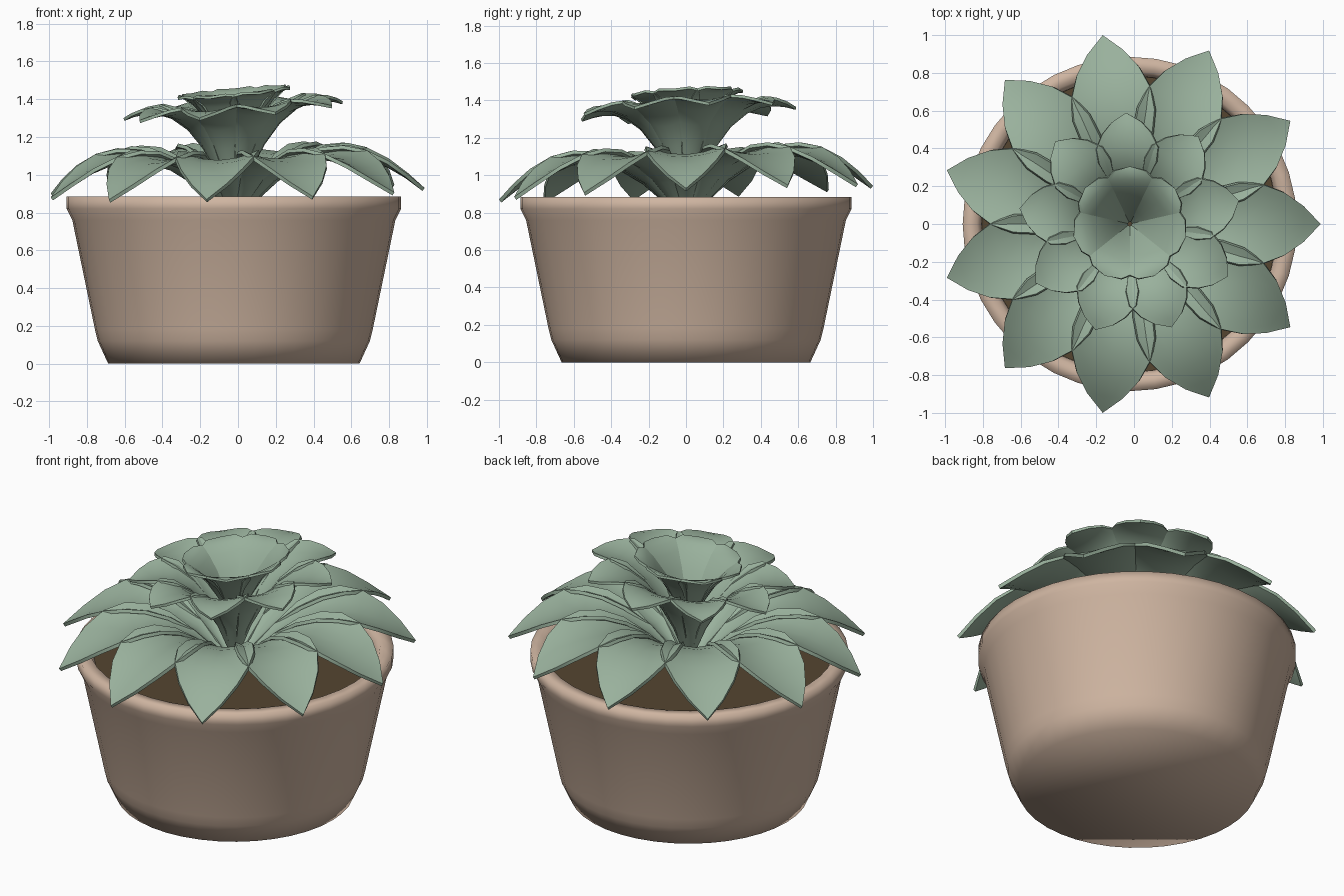
import bpy
import bmesh
import math

cube = bpy.data.objects.get("Cube")
if cube:
    bpy.data.objects.remove(cube, do_unlink=True)

CENTRE_X = -0.022


def material(name, rgb):
    mat = bpy.data.materials.new(name)
    mat.use_nodes = True
    mat.diffuse_color = (*rgb, 1)
    bsdf = next(n for n in mat.node_tree.nodes if n.type == 'BSDF_PRINCIPLED')
    bsdf.inputs["Base Color"].default_value = (*rgb, 1)
    return mat


clay = material("pale clay", (0.62, 0.46, 0.355))
earth = material("dark soil", (0.09, 0.06, 0.03))
green = material("sage green", (0.32, 0.44, 0.335))


def make_object(name, bm, mat):
    mesh = bpy.data.meshes.new(name)
    bm.to_mesh(mesh)
    bm.free()
    obj = bpy.data.objects.new(name, mesh)
    bpy.context.collection.objects.link(obj)
    obj.location.x = CENTRE_X
    mesh.materials.append(mat)
    bpy.ops.object.select_all(action='DESELECT')
    obj.select_set(True)
    bpy.context.view_layer.objects.active = obj
    return obj


def lathe(name, profile, mat, segments=40):
    """Spin an (r, z) profile, closing the ends that lie off the axis."""
    bm = bmesh.new()
    rings = []
    for r, z in profile:
        rings.append([bm.verts.new((r * math.cos(a), r * math.sin(a), z))
                      for a in (math.tau * i / segments for i in range(segments))])
    for low, high in zip(rings, rings[1:]):
        for i in range(segments):
            j = (i + 1) % segments
            bm.faces.new((low[i], low[j], high[j], high[i]))
    bm.faces.new(rings[0][::-1])
    bm.faces.new(rings[-1])
    return make_object(name, bm, mat)


def rosette(name, count, phase, profile, cup, tilt, thickness):
    """Ring of cupped leaves; profile rows are (radius, height, half width)."""
    bm = bmesh.new()
    columns = [-1, -0.8, -0.45, 0, 0.45, 0.8, 1]
    for k in range(count):
        angle = math.radians(phase) + math.tau * k / count
        ca, sa = math.cos(angle), math.sin(angle)

        def point(r, z, side):
            x, y = r * ca - side * sa, r * sa + side * ca
            return bm.verts.new((x, y, z + tilt[0] * x + tilt[1] * y))

        rows = []
        for i, (r, z, w) in enumerate(profile[:-1]):
            fold = cup * w * (1 - i / len(profile))
            rows.append([point(r, z + fold * u * u, w * u) for u in columns])
        tip = point(*profile[-1][:2], 0)
        for a, b in zip(rows, rows[1:]):
            for j in range(len(columns) - 1):
                bm.faces.new((a[j], b[j], b[j + 1], a[j + 1]))
        for j in range(len(columns) - 1):
            bm.faces.new((rows[-1][j], tip, rows[-1][j + 1]))
    obj = make_object(name, bm, green)
    solid = obj.modifiers.new("thickness", 'SOLIDIFY')
    solid.thickness = thickness
    solid.offset = -1
    bpy.ops.object.modifier_apply(modifier=solid.name)
    bpy.ops.object.shade_smooth_by_angle(angle=math.radians(45))


# Pot with a soft thick rim, hollow at the top
lathe("pot", [(0.665, 0), (0.72, 0.12), (0.735, 0.18), (0.855, 0.76), (0.885, 0.82),
              (0.885, 0.885), (0.81, 0.885), (0.785, 0.84), (0.78, 0.74)], clay)
bpy.ops.object.shade_smooth()

# Soil filling the pot
lathe("soil", [(0.76, 0.75), (0.79, 0.82)], earth)

# Wide lower leaves on narrow stalks, arching over the rim
rosette("lower_leaves", 11, 0,
        [(0.02, 0.80, 0.015), (0.12, 0.885, 0.03), (0.22, 0.975, 0.065), (0.34, 1.05, 0.135),
         (0.46, 1.09, 0.185), (0.58, 1.10, 0.215), (0.70, 1.085, 0.21), (0.82, 1.04, 0.165),
         (0.92, 0.98, 0.095), (1.01, 0.91, 0)],
        0.48, (0.02, 0.037), 0.02)

# Middle leaves, rising as a funnel of narrow stalks
rosette("middle_leaves", 9, 12,
        [(0.02, 0.88, 0.012), (0.08, 1.03, 0.026), (0.15, 1.155, 0.052), (0.23, 1.26, 0.1),
         (0.32, 1.33, 0.15), (0.40, 1.36, 0.163), (0.48, 1.365, 0.128),
         (0.54, 1.357, 0.078), (0.59, 1.34, 0)],
        0.48, (0.075, 0.045), 0.016)

# Small top leaves forming a cup
rosette("top_leaves", 7, 90,
        [(0.01, 1.06, 0.012), (0.07, 1.20, 0.04), (0.13, 1.31, 0.078), (0.19, 1.385, 0.118),
         (0.235, 1.425, 0.125), (0.28, 1.443, 0.085), (0.305, 1.44, 0)],
        0.2, (0.09, 0.05), 0.014)
